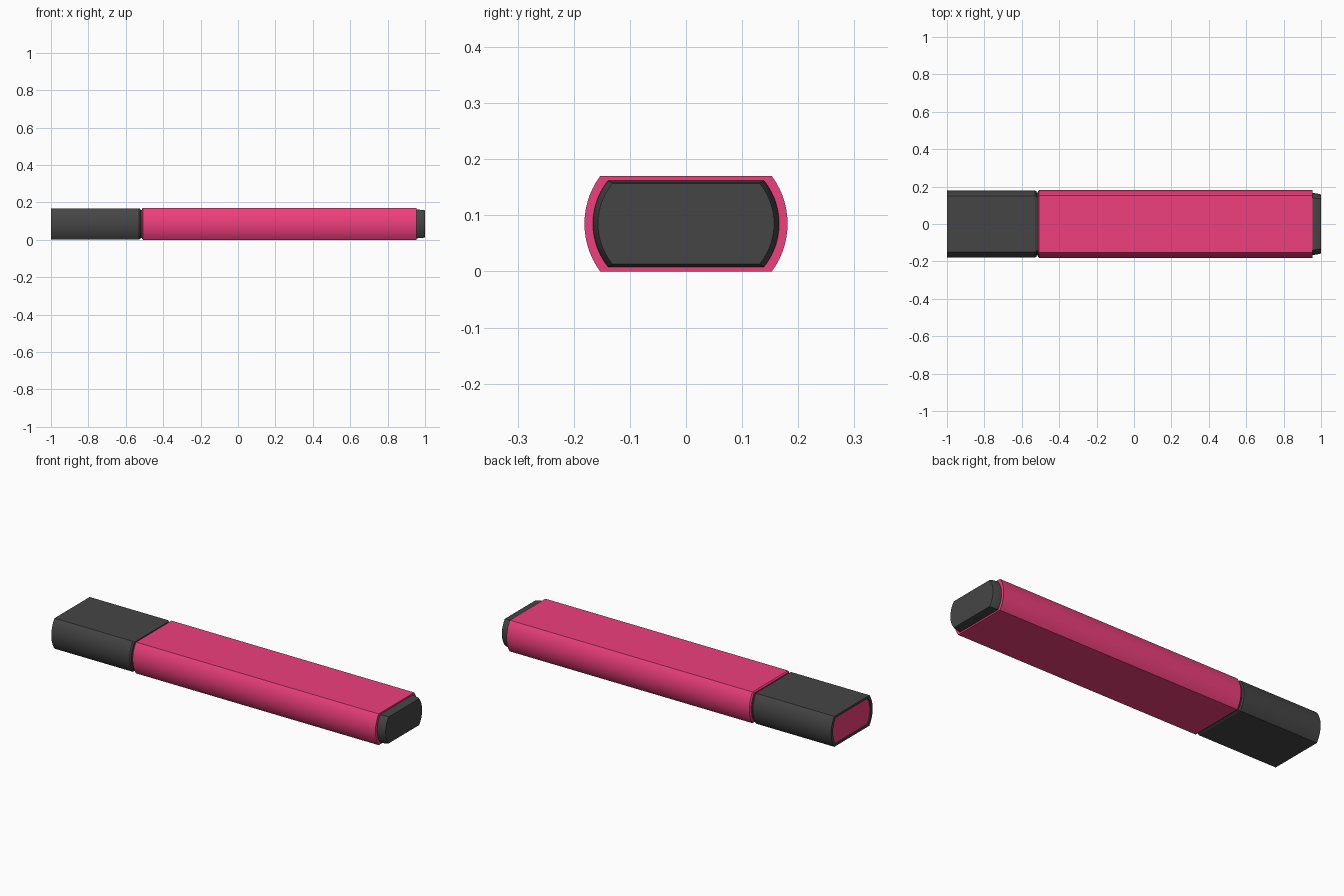
import bpy, bmesh, math

if "Cube" in bpy.data.objects:
    bpy.data.objects.remove(bpy.data.objects["Cube"])

ARC_STEPS = 14
MID_Z = 0.085


def material(name, color):
    m = bpy.data.materials.new(name)
    m.diffuse_color = (*color, 1)
    m.use_nodes = True
    m.node_tree.nodes["Principled BSDF"].inputs["Base Color"].default_value = m.diffuse_color
    return m


def section(x, w, h, f):
    """Flat top and bottom (half width f), bowed sides reaching w, half height h."""
    s = w - f
    r = (h * h + s * s) / (2 * s)
    c, a = w - r, math.asin(h / r)
    angles = [-a + 2 * a * i / ARC_STEPS for i in range(ARC_STEPS + 1)]
    side = [(c + r * math.cos(t), r * math.sin(t)) for t in angles]
    ring = side + [(-y, -z) for y, z in side]
    return [(x, y, MID_Z + z) for y, z in ring]


def loft(name, stations, mat):
    """Skin a row of (x, w, h, f) sections and close both ends."""
    bm = bmesh.new()
    rings = [[bm.verts.new(p) for p in section(*s)] for s in stations]
    for a, b in zip(rings, rings[1:]):
        n = len(a)
        for i in range(n):
            j = (i + 1) % n
            bm.faces.new((a[i], a[j], b[j], b[i]))
    bm.faces.new(rings[0])
    bm.faces.new(rings[-1])
    bmesh.ops.recalc_face_normals(bm, faces=bm.faces)
    mesh = bpy.data.meshes.new(name)
    bm.to_mesh(mesh)
    bm.free()
    mesh.materials.append(mat)
    ob = bpy.data.objects.new(name, mesh)
    bpy.context.collection.objects.link(ob)
    bpy.ops.object.select_all(action='DESELECT')
    ob.select_set(True)
    bpy.context.view_layer.objects.active = ob
    bpy.ops.object.shade_smooth_by_angle(angle=math.radians(25))
    return ob


pink = material("pink", (0.85, 0.05, 0.2))
dark = material("dark", (0.06, 0.06, 0.06))

# Full outline, slightly smaller cap outline, and inset outlines
FULL = (0.181, 0.085, 0.153)
CAP = (0.179, 0.083, 0.151)
EDGE = (0.174, 0.079, 0.147)
NECK = (0.168, 0.075, 0.142)
PANEL = (0.163, 0.071, 0.138)

# Main barrel with a small chamfer at the cap joint
loft("barrel", [(-0.514, *EDGE), (-0.508, *FULL), (0.955, *FULL)], pink)

# Cap with a shallow recess in its outer end
loft("cap", [(-0.988, *PANEL), (-1.0, *PANEL), (-1.0, *CAP),
             (-0.528, *CAP), (-0.521, *EDGE)], dark)

# Coloured panel sitting in the cap recess
loft("cap_end_panel", [(-0.994, *PANEL), (-0.985, *PANEL)], pink)

# Dark neck seen in the groove between cap and barrel
loft("neck", [(-0.54, *NECK), (-0.49, *NECK)], dark)

# Tapered plug at the rear end
loft("end_plug", [(0.94, 0.166, 0.077, 0.139), (0.96, 0.166, 0.077, 0.139),
                  (0.992, 0.160, 0.074, 0.134), (1.0, 0.157, 0.072, 0.131)], dark)
